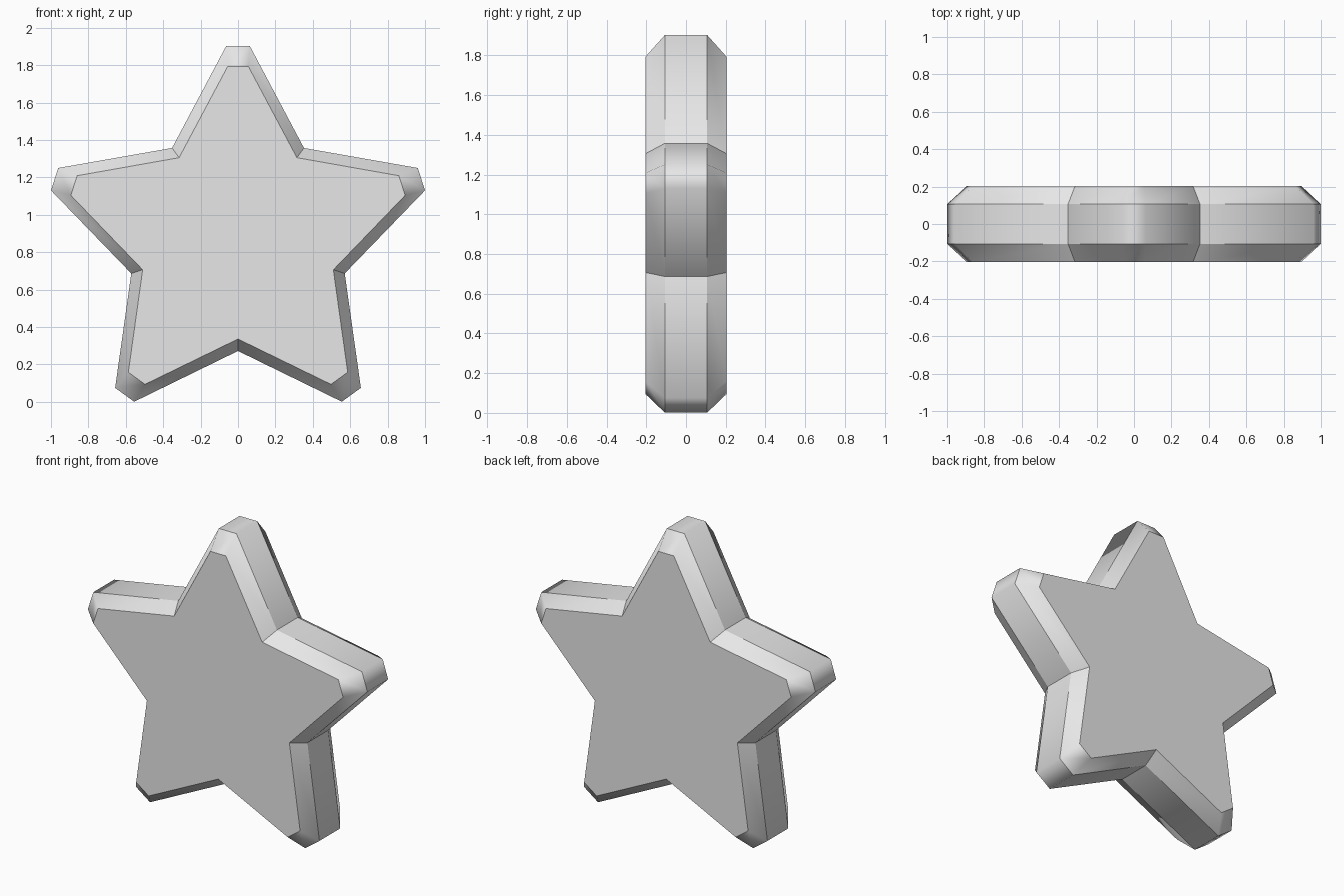
import bpy, bmesh
from math import sin, cos, tau

if "Cube" in bpy.data.objects:
    bpy.data.objects.remove(bpy.data.objects["Cube"], do_unlink=True)

CENTRE_Z = 0.872

# Light grey material
grey = bpy.data.materials.new("light grey")
grey.use_nodes = True
colour = (0.8, 0.8, 0.8, 1)
grey.diffuse_color = colour
grey.node_tree.nodes["Principled BSDF"].inputs["Base Color"].default_value = colour


def star_ring(bm, y, tip_radius, tip_half_width, valley_radius):
    """Five blunt points: two tip corners and one valley each."""
    ring = []
    for i in range(5):
        a = i * tau / 5
        for w in (-tip_half_width, tip_half_width):
            x = tip_radius * sin(a) + w * cos(a)
            z = tip_radius * cos(a) - w * sin(a)
            ring.append(bm.verts.new((x, y, CENTRE_Z + z)))
        b = a + tau / 10
        ring.append(bm.verts.new((valley_radius * sin(b), y,
                                  CENTRE_Z + valley_radius * cos(b))))
    return ring


bm = bmesh.new()
cap = (0.922, 0.055, 0.536)
rim = (1.031, 0.063, 0.6)
rings = [star_ring(bm, y, *size) for y, size in
         ((-0.203, cap), (-0.106, rim), (0.106, rim), (0.203, cap))]

# Flat caps, front and back
bm.faces.new(rings[0])
bm.faces.new(reversed(rings[-1]))

# Bevel bands and side band
tip_edges = set()
for lower, upper in zip(rings, rings[1:]):
    n = len(lower)
    for i in range(n):
        j = (i + 1) % n
        bm.faces.new((lower[i], upper[i], upper[j], lower[j]))
    for i in range(n):
        if i % 3 != 2:
            tip_edges.add(bm.edges.get((lower[i], upper[i])))

# Rounded shading around the tips, crisp creases elsewhere
for face in bm.faces:
    face.smooth = True
for edge in bm.edges:
    edge.smooth = edge in tip_edges
bmesh.ops.recalc_face_normals(bm, faces=bm.faces)

mesh = bpy.data.meshes.new("star")
bm.to_mesh(mesh)
bm.free()
mesh.materials.append(grey)
bpy.context.collection.objects.link(bpy.data.objects.new("star", mesh))
